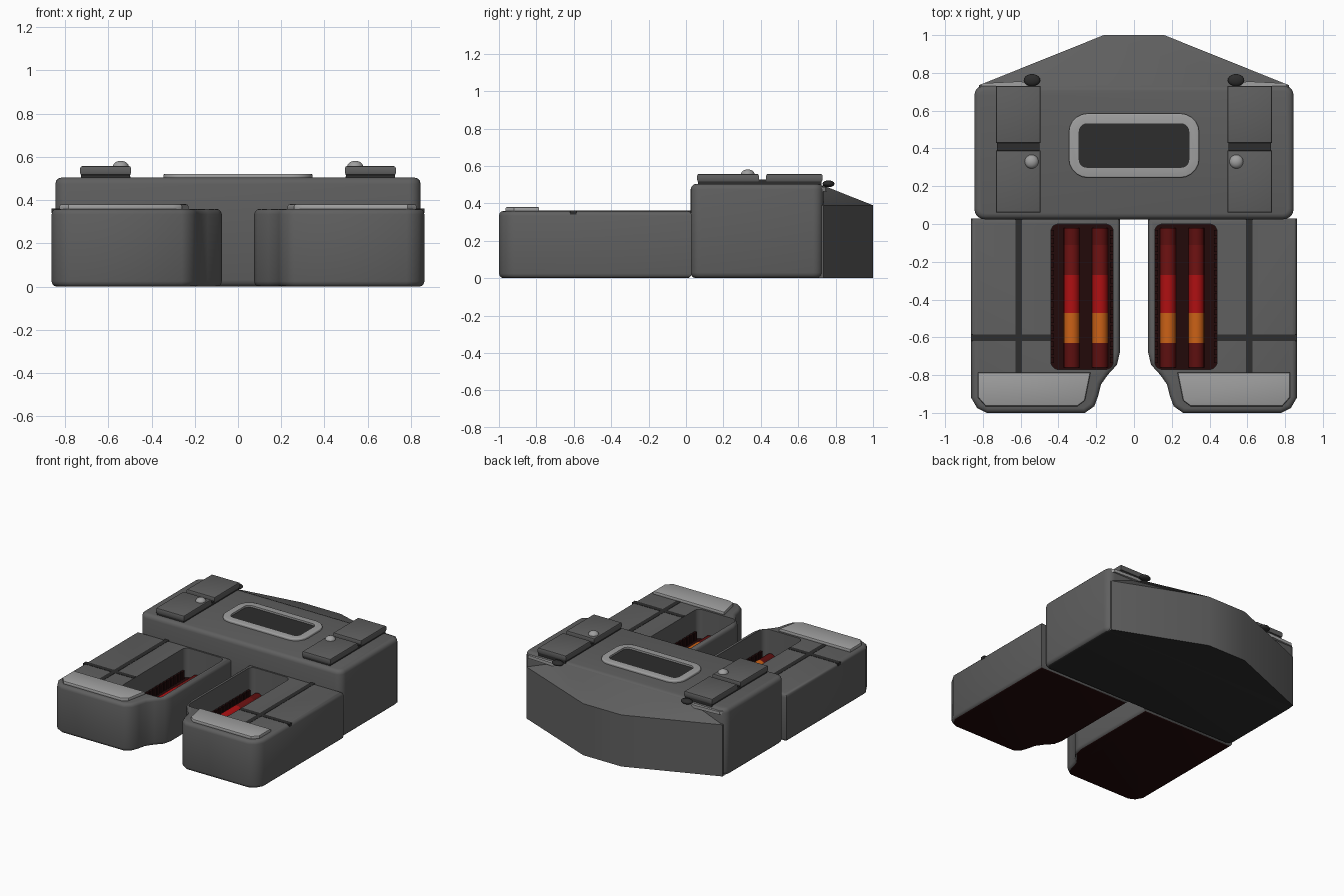
import bpy, bmesh, math
from mathutils import Matrix

if "Cube" in bpy.data.objects:
    bpy.data.objects.remove(bpy.data.objects["Cube"])


def material(name, rgb):
    m = bpy.data.materials.new(name)
    m.use_nodes = True
    m.diffuse_color = (*rgb, 1)
    m.node_tree.nodes["Principled BSDF"].inputs["Base Color"].default_value = (*rgb, 1)
    return m


GREY = material("mid grey", (0.115, 0.115, 0.115))
LIGHT = material("light grey", (0.35, 0.35, 0.35))
DARK = material("dark grey", (0.026, 0.026, 0.026))
MAROON = material("maroon", (0.016, 0.003, 0.003))
DEEP = material("deep red", (0.11, 0.005, 0.005))
WINE = material("wine red", (0.16, 0.006, 0.006))
RED = material("bright red", (0.43, 0.005, 0.006))
ORANGE = material("orange", (0.6, 0.12, 0.008))


def finish(name, bm, mat, under=None):
    """Turn a bmesh into an object; 'under' colours downward faces."""
    bmesh.ops.recalc_face_normals(bm, faces=bm.faces)
    if under:
        for f in bm.faces:
            f.material_index = int(f.normal.z < -0.9)
    me = bpy.data.meshes.new(name)
    bm.to_mesh(me)
    bm.free()
    me.materials.append(mat)
    if under:
        me.materials.append(under)
    ob = bpy.data.objects.new(name, me)
    bpy.context.collection.objects.link(ob)
    return ob


def prism(name, outline, z0, z1, mat, corner=0, rim=0, under=None, segments=3):
    """Extrude a plan outline, round its upright corners and then its rims."""
    bm = bmesh.new()
    base = bm.faces.new([bm.verts.new((x, y, z0)) for x, y in outline])
    up = bmesh.ops.extrude_face_region(bm, geom=[base])["geom"]
    bmesh.ops.translate(bm, vec=(0, 0, z1 - z0),
                        verts=[v for v in up if isinstance(v, bmesh.types.BMVert)])

    def is_upright(e):
        return abs(e.verts[0].co.z - e.verts[1].co.z) > 1e-5
    for width, upright, n in ((corner, True, 5), (rim, False, segments)):
        if width:
            bmesh.ops.bevel(bm, geom=[e for e in bm.edges if is_upright(e) == upright],
                            offset=width, segments=n, profile=0.5,
                            affect='EDGES', clamp_overlap=True)
    return finish(name, bm, mat, under)


def rect(x0, x1, y0, y1):
    return [(x0, y0), (x1, y0), (x1, y1), (x0, y1)]


def flip(outline, s):
    return [(s * x, y) for x, y in outline]


def knob(name, loc, scale, mat):
    bm = bmesh.new()
    bmesh.ops.create_uvsphere(bm, u_segments=20, v_segments=12, radius=1,
                              matrix=Matrix.Translation(loc) @ Matrix.Diagonal((*scale, 1)))
    return finish(name, bm, mat)


def cut(ob, cutter):
    mod = ob.modifiers.new("cut", 'BOOLEAN')
    mod.operation, mod.solver, mod.object = 'DIFFERENCE', 'EXACT', cutter
    bpy.context.view_layer.update()
    deps = bpy.context.evaluated_depsgraph_get()
    mesh = bpy.data.meshes.new_from_object(ob.evaluated_get(deps))
    ob.modifiers.clear()
    ob.data = mesh
    bpy.data.objects.remove(cutter)


# Main body and the tapered rear hood
prism("body", rect(-0.845, 0.845, 0.025, 0.735), 0, 0.505, GREY, 0.055, 0.03, DARK)
hood = bmesh.new()
for s in (-1, 1):
    for x, y in ((0.82, 0.71), (0.82, 0.735), (0.16, 1.0)):
        for z in (0, 0.39):
            hood.verts.new((s * x, y, z))
    for y in (0.71, 0.735):
        hood.verts.new((s * 0.55, y, 0.495))
bmesh.ops.convex_hull(hood, input=hood.verts)
finish("rear_hood", hood, GREY, DARK)

# Framed window on the body
frame = prism("window_frame", rect(-0.345, 0.345, 0.245, 0.585), 0.495, 0.522, LIGHT, 0.1, 0.008)
cut(frame, prism("frame_cutter", rect(-0.29, 0.29, 0.3, 0.53), 0.4, 0.6, LIGHT, 0.04))
prism("window_pane", rect(-0.295, 0.295, 0.295, 0.535), 0.5, 0.508, DARK)

ARM = [(0.075, 0.03), (0.075, -0.68), (0.09, -0.745), (0.14, -0.8), (0.175, -0.85),
       (0.19, -0.91), (0.21, -0.965), (0.26, -1), (0.78, -1), (0.83, -0.975),
       (0.862, -0.92), (0.862, 0.03)]
PLATE = [(0.23, -0.785), (0.825, -0.785), (0.825, -0.92), (0.785, -0.965),
         (0.3, -0.965), (0.26, -0.935)]
RODS = [(-0.02, -0.11, DEEP), (-0.11, -0.27, WINE), (-0.27, -0.47, RED),
        (-0.47, -0.63, ORANGE), (-0.63, -0.76, DEEP)]

for s, side in ((1, "left"), (-1, "right")):
    # Forward arm with an open pocket
    arm = prism(side + "_arm", flip(ARM, s), 0, 0.36, GREY, 0, 0.025, MAROON)
    pocket = flip(rect(0.11, 0.44, -0.77, 0), s)
    cut(arm, prism("pocket_cutter", pocket, 0.13, 0.5, GREY, 0.04))
    prism(side + "_pocket_floor", pocket, 0.12, 0.139, MAROON, 0.04)
    for x in (0.118, 0.432):
        for i in range(17):
            y = -0.72 + i * 0.042
            prism(f"{side}_pocket_tooth", flip(rect(x - 0.009, x + 0.009, y - 0.015, y + 0.015), s),
                  0.13, 0.2, MAROON)

    # Glowing rods in coloured segments
    for x in (0.18, 0.33):
        for y0, y1, mat in RODS:
            bm = bmesh.new()
            bmesh.ops.create_cone(bm, cap_ends=True, segments=20, radius1=0.042, radius2=0.042,
                                  depth=y0 - y1,
                                  matrix=Matrix.Translation((s * x, (y0 + y1) / 2, 0.145))
                                  @ Matrix.Rotation(math.pi / 2, 4, 'X'))
            finish(side + "_rod_segment", bm, mat)

    # Panel lines and pale front plate
    prism(side + "_long_line", flip(rect(0.593, 0.628, -0.8, 0.025), s), 0.34, 0.362, DARK)
    prism(side + "_cross_line", flip(rect(0.442, 0.863, -0.62, -0.585), s), 0.34, 0.362, DARK)
    prism(side + "_front_plate", flip(PLATE, s), 0.35, 0.382, LIGHT, 0, 0.01, None, 2)

    # Split shoulder pad on a dark base, with knobs and a pale rear trim
    prism(side + "_pad_base", flip(rect(0.5, 0.725, 0.065, 0.725), s), 0.495, 0.528, DARK)
    for y0, y1 in ((0.06, 0.39), (0.428, 0.73)):
        prism(side + "_pad", flip(rect(0.495, 0.73, y0, y1), s), 0.515, 0.558, GREY, 0, 0.01, None, 2)
    knob(side + "_pad_knob", (s * 0.542, 0.33, 0.555), (0.037, 0.037, 0.027), LIGHT)
    knob(side + "_rear_knob", (s * 0.54, 0.762, 0.505), (0.044, 0.032, 0.018), DARK)
    prism(side + "_rear_trim", flip([(0.45, 0.72), (0.82, 0.72), (0.8, 0.745), (0.6, 0.755)], s),
          0.465, 0.488, LIGHT)

# Smooth rounded edges, keep creases sharp
bpy.ops.object.select_all(action='DESELECT')
for ob in bpy.context.collection.objects:
    if ob.type == 'MESH':
        ob.select_set(True)
        bpy.context.view_layer.objects.active = ob
bpy.ops.object.shade_smooth_by_angle(angle=math.radians(35))
